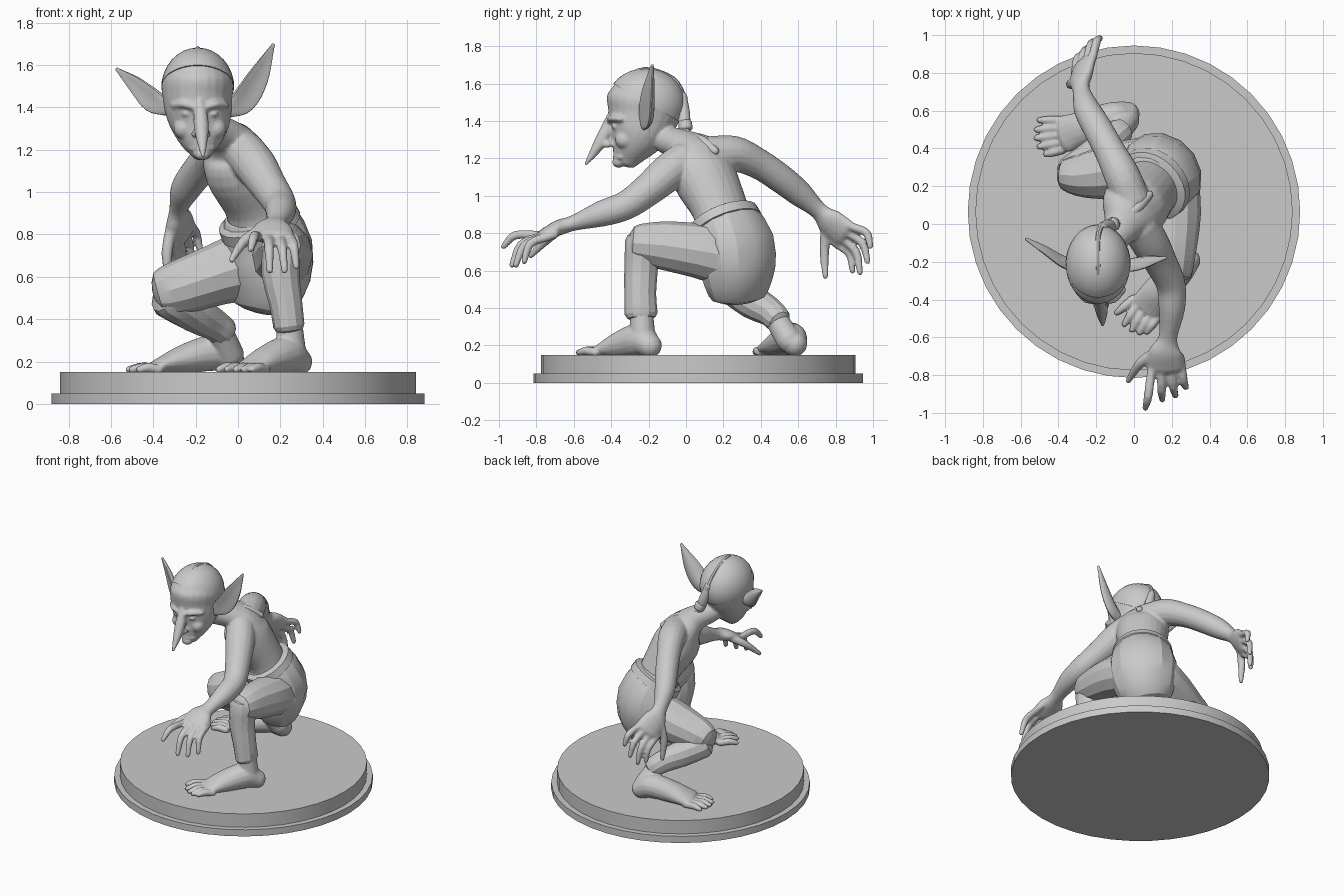
import bpy, bmesh, math
from mathutils import Vector, Matrix

if "Cube" in bpy.data.objects:
    bpy.data.objects.remove(bpy.data.objects["Cube"])

clay = bpy.data.materials.new("grey_clay")
clay.use_nodes = True
clay.diffuse_color = (.59, .59, .59, 1)
clay.node_tree.nodes["Principled BSDF"].inputs["Base Color"].default_value = clay.diffuse_color


def finish(name, bm, angle):
    """Turn a bmesh into a shaded object."""
    bmesh.ops.recalc_face_normals(bm, faces=bm.faces)
    me = bpy.data.meshes.new(name)
    bm.to_mesh(me)
    bm.free()
    me.materials.append(clay)
    ob = bpy.data.objects.new(name, me)
    bpy.context.collection.objects.link(ob)
    if angle:
        shade(ob, angle)
    return ob


def shade(ob, angle):
    bpy.ops.object.select_all(action='DESELECT')
    ob.select_set(True)
    bpy.context.view_layer.objects.active = ob
    bpy.ops.object.shade_smooth_by_angle(angle=math.radians(angle))


def spline(keys, steps):
    """Smooth curve through (x, y, z, width, depth) keys."""
    keys = [Vector(k if len(k) == 5 else (*k, k[-1])) for k in keys]
    ext = [keys[0] * 2 - keys[1]] + keys + [keys[-1] * 2 - keys[-2]]
    out = []
    for a, b, c, d in zip(ext, ext[1:], ext[2:], ext[3:]):
        for i in range(steps):
            t = i / steps
            out.append(b + (c - a) * (t / 2) + (a * 2 - b * 5 + c * 4 - d) * (t * t / 2)
                       + (b * 3 - a - c * 3 + d) * (t ** 3 / 2))
    return out + [keys[-1]]


def tube(bm, keys, side=(1, 0, 0), sides=16, steps=4, cap=1, dish=0):
    """Sweep an elliptical section along keys, with rounded ends."""
    pts = spline(keys, steps)
    pos = [Vector(p[:3]) for p in pts]
    n = len(pos)
    frames = []
    for i in range(n):
        t = (pos[min(i + 1, n - 1)] - pos[max(i - 1, 0)]).normalized()
        frames.append((pos[i], t, abs(pts[i][3]), abs(pts[i][4])))

    def dome(f, sign):
        p, t, w, d = f
        return [(p + t * sign * h * cap * min(w, d), t, w * math.sqrt(1 - h * h),
                 d * math.sqrt(1 - h * h)) for h in (.5, .85, .98)]

    frames = dome(frames[0], -1)[::-1] + frames + dome(frames[-1], 1)
    rings = []
    for p, t, w, d in frames:
        u = Vector(side)
        u = (u - t * u.dot(t)).normalized()
        v = t.cross(u)
        bend = -math.copysign(dish, v.y)
        ring = []
        for k in range(sides):
            a = math.tau * k / sides
            c = math.cos(a)
            ring.append(bm.verts.new(p + u * w * c + v * (d * math.sin(a) + bend * w * c * c)))
        rings.append(ring)
    for r, s in zip(rings, rings[1:]):
        for k in range(sides):
            j = (k + 1) % sides
            bm.faces.new((r[k], r[j], s[j], s[k]))
    bm.faces.new(rings[0][::-1])
    bm.faces.new(rings[-1])


def part(name, keys, angle=40, **kw):
    bm = bmesh.new()
    tube(bm, keys, **kw)
    return finish(name, bm, angle)


def ball(bm, centre, radii, segments=20):
    m = Matrix.Translation(centre) @ Matrix.Diagonal((*radii, 1))
    bmesh.ops.create_uvsphere(bm, u_segments=segments, v_segments=segments // 2, radius=1, matrix=m)


def digits(bm, first, last, tips, r, lift):
    """Fingers or toes from a knuckle line to their tips."""
    first, last = Vector(first), Vector(last)
    for i, tip in enumerate(tips):
        a = first.lerp(last, i / (len(tips) - 1))
        b = Vector(tip)
        mid = a.lerp(b, .5) + Vector(lift)
        back = a + (a - mid) * .4
        tube(bm, [(*back, r), (*a, r), (*mid, r), (*b, r * .7)], side=(.6, .5, .6), sides=8, steps=3)


def fuse(name, bm, voxel, floor=None):
    """Blend overlapping volumes into one skin."""
    ob = finish(name, bm, 0)
    mod = ob.modifiers.new("blend", 'REMESH')
    mod.mode, mod.voxel_size = 'VOXEL', voxel
    mod = ob.modifiers.new("relax", 'SMOOTH')
    mod.factor, mod.iterations = .5, 3
    dg = bpy.context.evaluated_depsgraph_get()
    me = bpy.data.meshes.new_from_object(ob.evaluated_get(dg))
    ob.modifiers.clear()
    ob.data = me
    me.materials.clear()
    me.materials.append(clay)
    if floor:
        for v in me.vertices:
            v.co.z = max(v.co.z, floor)
    shade(ob, 50)


# Round stepped base
for name, r, z0, z1 in (("base_rim", .88, 0, .05), ("base_top", .84, .05, .15)):
    bm = bmesh.new()
    bmesh.ops.create_cone(bm, cap_ends=True, segments=40, radius1=r, radius2=r, depth=z1 - z0,
                          matrix=Matrix.Translation((0, .065, (z0 + z1) / 2)))
    finish(name, bm, 30)

# Upper body: torso and neck
skin = bmesh.new()
tube(skin, [(.12, .23, .74, .17, .15), (.085, .185, .92, .16, .135), (.01, .1, 1.1, .18, .16),
            (-.025, .06, 1.21, .17, .12), (-.07, -.02, 1.27, .1, .085), (-.14, -.12, 1.31, .075),
            (-.17, -.2, 1.4, .08)], side=(.6, -.8, 0), sides=24, cap=.5)
# Head with nose, brows, eyes, lips and chin
tube(skin, [(-.17, -.325, 1.18, .05, .06), (-.175, -.3, 1.24, .1, .1), (-.18, -.26, 1.33, .145, .155),
            (-.19, -.23, 1.43, .163, .193), (-.19, -.215, 1.52, .169, .207),
            (-.19, -.21, 1.6, .137, .166)], sides=24, cap=.45)
tube(skin, [(-.18, -.4, 1.43, .022), (-.175, -.43, 1.34, .036), (-.17, -.475, 1.26, .03),
            (-.165, -.535, 1.17, .01)], sides=12)
ball(skin, (-.17, -.36, 1.18), (.04, .035, .03))
for s in (-1, 1):
    x = -.18 + s * .065
    tube(skin, [(x - s * .04, -.41, 1.4, .016), (x + s * .01, -.4, 1.415, .018),
                (x + s * .06, -.35, 1.41, .015)], side=(0, 0, 1), sides=8)
    ball(skin, (x, -.38, 1.37), (.022, .02, .014))
    ball(skin, (x + s * .01, -.33, 1.3), (.05, .05, .05))
    ball(skin, (-.175 + s * .025, -.42, 1.275), (.022, .025, .02))
for z in (1.212, 1.24):
    tube(skin, [(-.22, -.35, z - .005, .014), (-.17, -.375, z, .018), (-.12, -.35, z - .005, .014)],
         side=(0, 0, 1), sides=8)

# Left arm reaching forward
tube(skin, [(.03, -.01, 1.19, .1), (.085, -.1, 1.12, .1), (.14, -.2, 1.035, .088),
            (.195, -.32, .95, .078), (.2, -.45, .905, .07), (.18, -.6, .855, .05, .042),
            (.165, -.68, .83, .09, .042), (.165, -.76, .79, .1, .034)])
digits(skin, (.09, -.79, .79), (.25, -.74, .78),
       [(.06, -.975, .73), (.15, -.93, .63), (.22, -.91, .63), (.275, -.865, .65)], .024, (0, -.03, .03))
tube(skin, [(.11, -.68, .82, .03), (.03, -.74, .77, .027), (-.03, -.83, .68, .016)], sides=8)

# Right arm reaching back
tube(skin, [(-.01, .12, 1.22, .1), (-.065, .26, 1.225, .095), (-.13, .39, 1.17, .082),
            (-.195, .51, 1.09, .078), (-.25, .61, 1.01, .07), (-.28, .71, .92, .05, .042),
            (-.28, .77, .86, .085, .044), (-.265, .84, .8, .095, .038)], side=(.1, .09, .1))
digits(skin, (-.215, .9, .83), (-.31, .81, .74),
       [(-.18, .985, .73), (-.215, .97, .65), (-.25, .93, .59), (-.29, .89, .6)], .024, (0, .025, .02))
tube(skin, [(-.31, .75, .85, .03), (-.335, .74, .71, .027), (-.325, .745, .57, .016)], sides=8)
fuse("upper_body", skin, .009)

# Pointed ears
for name, side, keys in (
        ("left_ear", (.6, .4, -.6), [(-.05, -.22, 1.39, .04, .03), (.02, -.2, 1.44, .066, .024),
                                     (.09, -.19, 1.55, .055, .019), (.165, -.18, 1.695, .008)]),
        ("right_ear", (-.4, .4, -.7), [(-.33, -.22, 1.4, .04, .03), (-.4, -.18, 1.44, .06, .024),
                                      (-.48, -.13, 1.51, .042, .019), (-.57, -.08, 1.58, .008)])):
    part(name, keys, side=side, dish=.35)

# Swept-back hair, crest and braid
bm = bmesh.new()
ball(bm, (-.19, -.215, 1.49), (.173, .213, .192), 32)
bmesh.ops.bisect_plane(bm, geom=bm.verts[:] + bm.edges[:] + bm.faces[:], plane_co=(0, -.215, 1.5),
                       plane_no=(0, .5, .87), clear_inner=True)
bmesh.ops.holes_fill(bm, edges=[e for e in bm.edges if e.is_boundary])
finish("hair_cap", bm, 40)
part("hair_crest", [(-.19, -.36, 1.615, .01), (-.19, -.22, 1.675, .014), (-.19, -.07, 1.625, .014),
                    (-.17, -.01, 1.52, .02)], sides=8)
part("braid", [(-.17, -.02, 1.53, .026), (-.14, -.01, 1.43, .034), (-.1, -.005, 1.34, .03),
               (-.04, .04, 1.31, .026), (.02, .09, 1.29, .03), (.08, .155, 1.24, .022)], sides=10)
part("braid_tie", [(-.12, -.005, 1.39, .038), (-.11, 0, 1.36, .038)], sides=10, cap=.4)

# Trousers: seat, belt and two legs with rounded knees
hip = (.7, -.7, 0)
cloth = dict(angle=24, sides=12, steps=2, cap=.6)
part("trouser_seat", [(.12, .28, .48, .18, .14), (.14, .275, .6, .22, .19),
                      (.14, .26, .74, .23, .2), (.1, .21, .87, .195, .17)],
     side=hip, angle=24, sides=14, steps=2, cap=.4)
part("belt", [(.11, .22, .835, .21, .185), (.09, .2, .88, .205, .18)], side=hip, sides=24, cap=.12)
part("left_thigh", [(.195, .21, .68, .15, .165), (.215, .05, .71, .14, .145),
                    (.215, -.12, .735, .118, .13), (.21, -.25, .745, .1, .105)], **cloth)
part("left_trouser_leg", [(.21, -.235, .76, .09, .09), (.2, -.24, .62, .09, .09),
                          (.225, -.245, .48, .078, .085), (.24, -.24, .37, .074, .088)], **cloth)
part("right_thigh", [(.06, .31, .66, .15, .17), (-.1, .28, .61, .15, .145), (-.26, .258, .555, .12, .13),
                     (-.345, .26, .53, .095, .115)], side=(0, 1, 0), **cloth)
part("right_trouser_leg", [(-.33, .265, .5, .095), (-.21, .36, .43, .092), (-.12, .45, .38, .078),
                           (-.07, .49, .34, .072)], side=(.6, .8, 0), **cloth)

# Bare feet with ankles and toes
for name, side, ankle, sole, first, last, tips in (
        ("left_foot", (.8, -.6, 0),
         [(.24, -.24, .4, .062), (.255, -.23, .22, .07)],
         [(.285, -.195, .2, .067), (.23, -.25, .23, .085, .09), (.13, -.36, .2, .088, .07),
          (.065, -.44, .175, .09, .035)],
         (-.02, -.41, .17), (.12, -.5, .165),
         [(-.09, -.47), (-.05, -.53), (-.01, -.56), (.03, -.575), (.07, -.57)]),
        ("right_foot", (0, 1, 0),
         [(-.09, .47, .36, .06), (-.04, .55, .23, .07)],
         [(-.04, .58, .21, .07), (-.12, .56, .24, .085), (-.26, .51, .21, .09, .068),
          (-.37, .475, .18, .1, .038)],
         (-.4, .55, .168), (-.39, .39, .165),
         [(-.5, .55), (-.515, .5), (-.515, .455), (-.5, .41), (-.465, .37)])):
    foot = bmesh.new()
    tube(foot, ankle, side=side)
    tube(foot, sole, side=side)
    digits(foot, first, last, [(*t, .163) for t in tips], .024, (0, 0, .008))
    fuse(name, foot, .008, .15)
